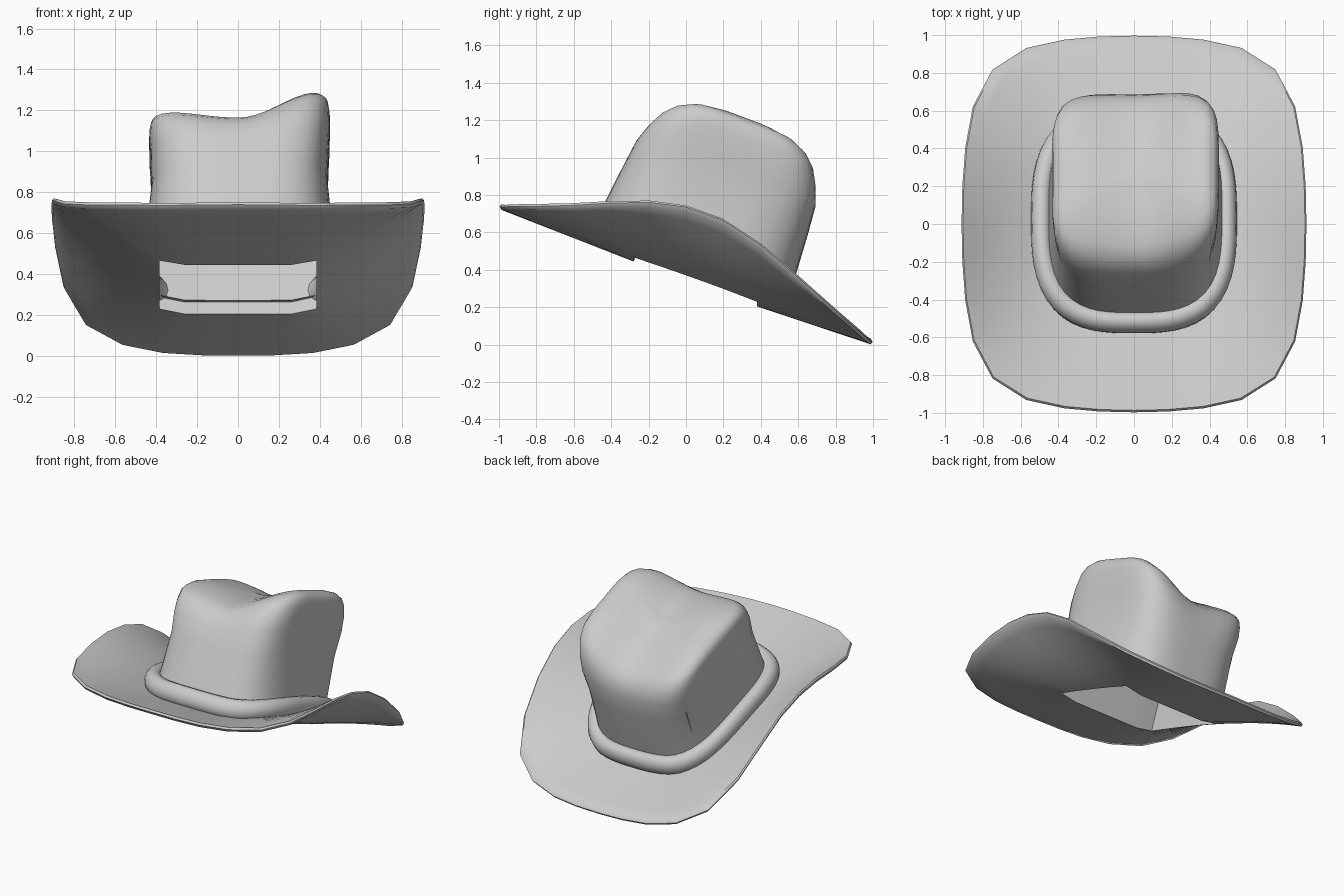
import bpy, bmesh, math
from mathutils import Vector

if "Cube" in bpy.data.objects:
    bpy.data.objects.remove(bpy.data.objects["Cube"])

CS, SN = 0.936, 0.351          # tilt of the hat: front up, back down


def oval(a, b, p, t):
    """Point on a rounded-rectangle outline in direction t."""
    c, s = math.cos(t), math.sin(t)
    r = (abs(c) ** p + abs(s) ** p) ** (-1 / p)
    return a * c * r, b * s * r


def lift(x, y):
    """How far the brim curls up at its sides."""
    d = y - 0.13
    side = max(0, (abs(x) - 0.25) / 0.66) ** 1.6
    return 0.365 * side * math.exp(-d * d / (0.47 if d > 0 else 0.7))


def tilt(x, u, n):
    """From crown coordinates (across, along, up) to the world."""
    return Vector((x, CS * u + SN * n, 0.375 - SN * u + CS * n))


def smoothstep(v):
    v = min(1, max(0, v))
    return v * v * (3 - 2 * v)


def skin(name, rings, closed=False, cap=False, inward=False):
    """Join rings of points with quads into a smooth object."""
    bm = bmesh.new()
    rows = [[bm.verts.new(p) for p in ring] for ring in rings]
    count = len(rows[0])
    pairs = list(zip(rows, rows[1:]))
    if closed:
        pairs.append((rows[-1], rows[0]))
    for lo, hi in pairs:
        for i in range(count):
            j = (i + 1) % count
            bm.faces.new((lo[i], lo[j], hi[j], hi[i]))
    if cap:
        mid = sum((v.co for v in rows[-1]), Vector()) / count
        top = bm.verts.new(mid)
        for i in range(count):
            bm.faces.new((rows[-1][i], rows[-1][(i + 1) % count], top))
    bmesh.ops.recalc_face_normals(bm, faces=bm.faces)
    if inward:
        bmesh.ops.reverse_faces(bm, faces=bm.faces)
    me = bpy.data.meshes.new(name)
    bm.to_mesh(me)
    bm.free()
    ob = bpy.data.objects.new(name, me)
    bpy.context.collection.objects.link(ob)
    bpy.context.view_layer.objects.active = ob
    ob.select_set(True)
    bpy.ops.object.shade_smooth_by_angle(angle=math.radians(50))
    ob.select_set(False)
    return ob


def angles(count):
    return [2 * math.pi * i / count for i in range(count)]


# Brim: rectangular opening blending out to a rounded, curled edge
def brim_ring(s, side):
    ring = []
    for t in angles(32):
        xi, yi = oval(0.385, 0.33, 200, t)
        xo, yo = oval(0.913, 0.997, 2.6 + 0.9 * math.sin(2 * t) ** 2, t)
        x = xi + (xo - xi) * s
        y = (yi + 0.05) * (1 - s) + yo * s
        half = 0.034 - 0.019 * s
        ring.append(Vector((x, y, 0.376 - 0.364 * y + lift(x, y) + side * half)))
    return ring


steps = [i / 8 for i in range(8)] + [0.985]
rings = [brim_ring(s, -1) for s in steps]
rings.append(brim_ring(1.0, 0))
rings += [brim_ring(s, 1) for s in reversed(steps)]
skin("brim", rings)

# Head pocket: box-shaped cavity; its back left corner just breaks the crown
foot = brim_ring(0, -1)
skin("head_pocket", [foot, [p + Vector((0, SN, CS)) * 0.47 for p in foot]],
     cap=True, inward=True)

# Crown: height, half width, half length, squareness
SECTIONS = [
    (0.00, 0.465, 0.560, 3.2), (0.10, 0.457, 0.552, 3.2),
    (0.20, 0.447, 0.543, 3.3), (0.45, 0.424, 0.518, 3.8),
    (0.62, 0.428, 0.500, 4.5), (0.72, 0.433, 0.470, 4.8),
    (0.80, 0.434, 0.430, 5.0), (0.85, 0.428, 0.380, 5.0),
    (0.885, 0.408, 0.310, 4.8), (0.907, 0.355, 0.220, 4.5),
    (0.918, 0.230, 0.130, 4.0), (0.922, 0.100, 0.060, 3.5),
]


def dent(x):
    """Lengthwise crease in the top, left ridge lower than the right."""
    f = smoothstep(abs(x) / 0.44)
    return 0.16 * (1 - f) if x > 0 else 0.16 - 0.045 * f


rings = []
for n, a, b, p in SECTIONS:
    ring = []
    for t in angles(64):
        x, u = oval(a, b, p, t)
        x *= 1.035 if x > 0 else 1
        u *= 1 + 0.045 * min(1, n / 0.6) if u > 0 else 1
        drop = dent(x) * min(1, (n / 0.87) ** 3)
        co = tilt(x, u, n - drop)
        co.z += lift(co.x, co.y) * max(0, 1 - n / 0.45)
        ring.append(co)
    rings.append(ring)
skin("crown", rings, cap=True)

# Hat band: padded roll around the foot of the crown
rings = []
for k in angles(14):
    out, up = 0.055 * math.cos(k), 0.075 + 0.07 * math.sin(k)
    ring = []
    for t in angles(64):
        x, u = oval(0.490 + out, 0.585 + out, 2.9, t)
        co = tilt(x, u, up)
        cx, cu = oval(0.490, 0.585, 2.9, t)
        mid = tilt(cx, cu, 0.075)
        co.z += lift(mid.x, mid.y)
        ring.append(co)
    rings.append(ring)
skin("hat_band", rings, closed=True)
